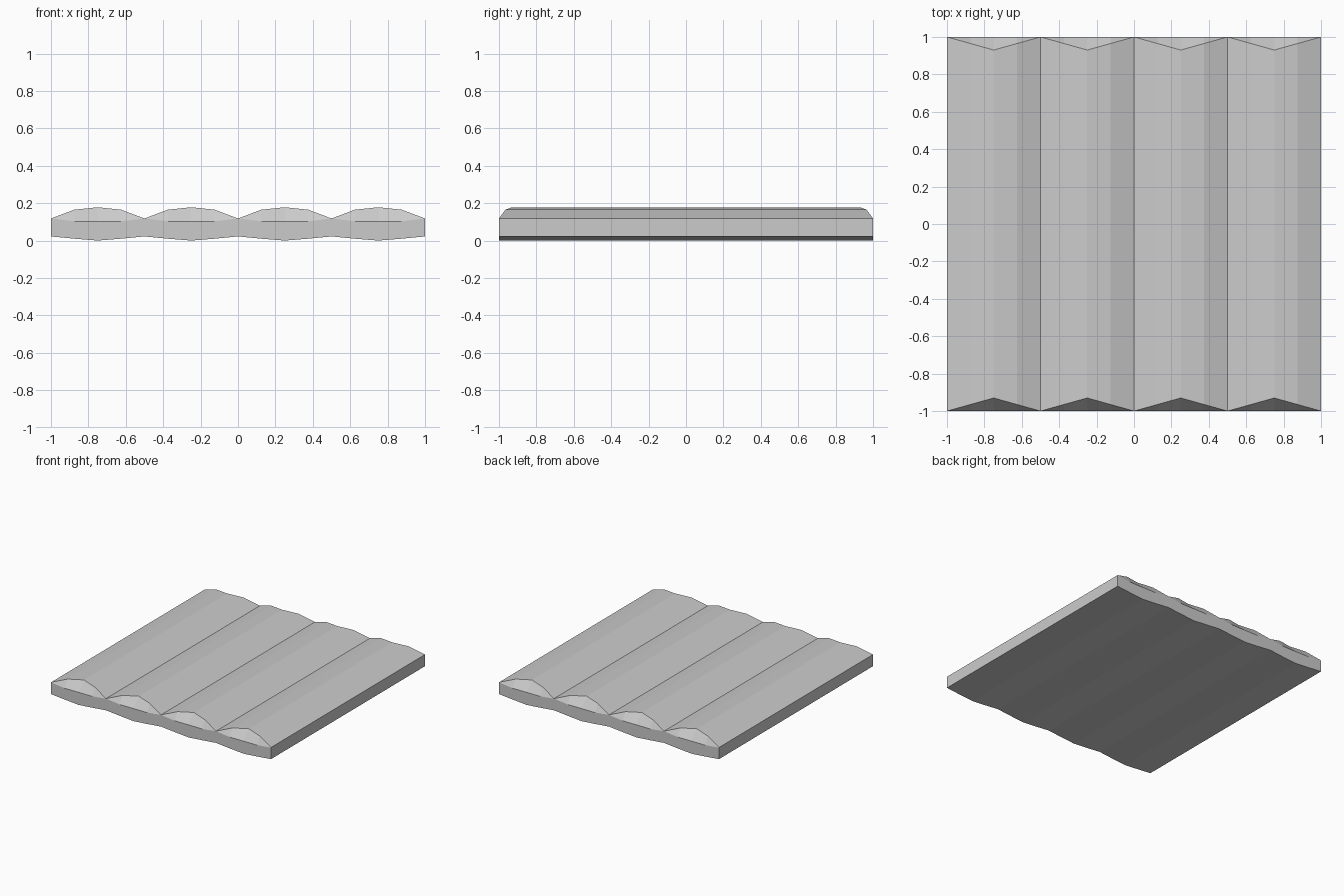
import bpy, bmesh

if "Cube" in bpy.data.objects:
    bpy.data.objects.remove(bpy.data.objects["Cube"])

PLANKS, WIDTH = 4, 0.5

# Column across one plank: offset, bottom z, end-face top z, top z, half length of the top
SEAM = (0.0, 0.022, 0.118, 0.118, 1.0)
SIDE = (0.125, 0.010, 0.103, 0.165, 0.965)
CROWN = (0.25, 0.0, 0.103, 0.178, 0.93)

columns = []
for i in range(PLANKS):
    x0 = -1 + i * WIDTH
    columns += [(x0 + SEAM[0],) + SEAM[1:], (x0 + SIDE[0],) + SIDE[1:],
                (x0 + CROWN[0],) + CROWN[1:], (x0 + WIDTH - SIDE[0],) + SIDE[1:]]
columns.append((1.0,) + SEAM[1:])

bm = bmesh.new()

def ring(x, bottom, shoulder, top, half):
    """Lengthwise outline of the slab at one x position."""
    outline = [(-1, bottom), (-1, shoulder), (-half, top),
               (half, top), (1, shoulder), (1, bottom)]
    return [bm.verts.new((x, y, z)) for y, z in outline]

# Bridge neighbouring outlines into the rounded planks with bevelled ends
rings = [ring(*c) for c in columns]
for a, b in zip(rings, rings[1:]):
    for k in range(6):
        n = (k + 1) % 6
        bm.faces.new((a[k], a[n], b[n], b[k]))

# Outer side walls
bm.faces.new(rings[0])
bm.faces.new(rings[-1])

# Collapse the bevel to a point at each seam
bmesh.ops.remove_doubles(bm, verts=bm.verts[:], dist=1e-4)
bmesh.ops.recalc_face_normals(bm, faces=bm.faces[:])

mesh = bpy.data.meshes.new("plank_floor")
bm.to_mesh(mesh)
bm.free()
floor = bpy.data.objects.new("plank_floor", mesh)
bpy.context.collection.objects.link(floor)
